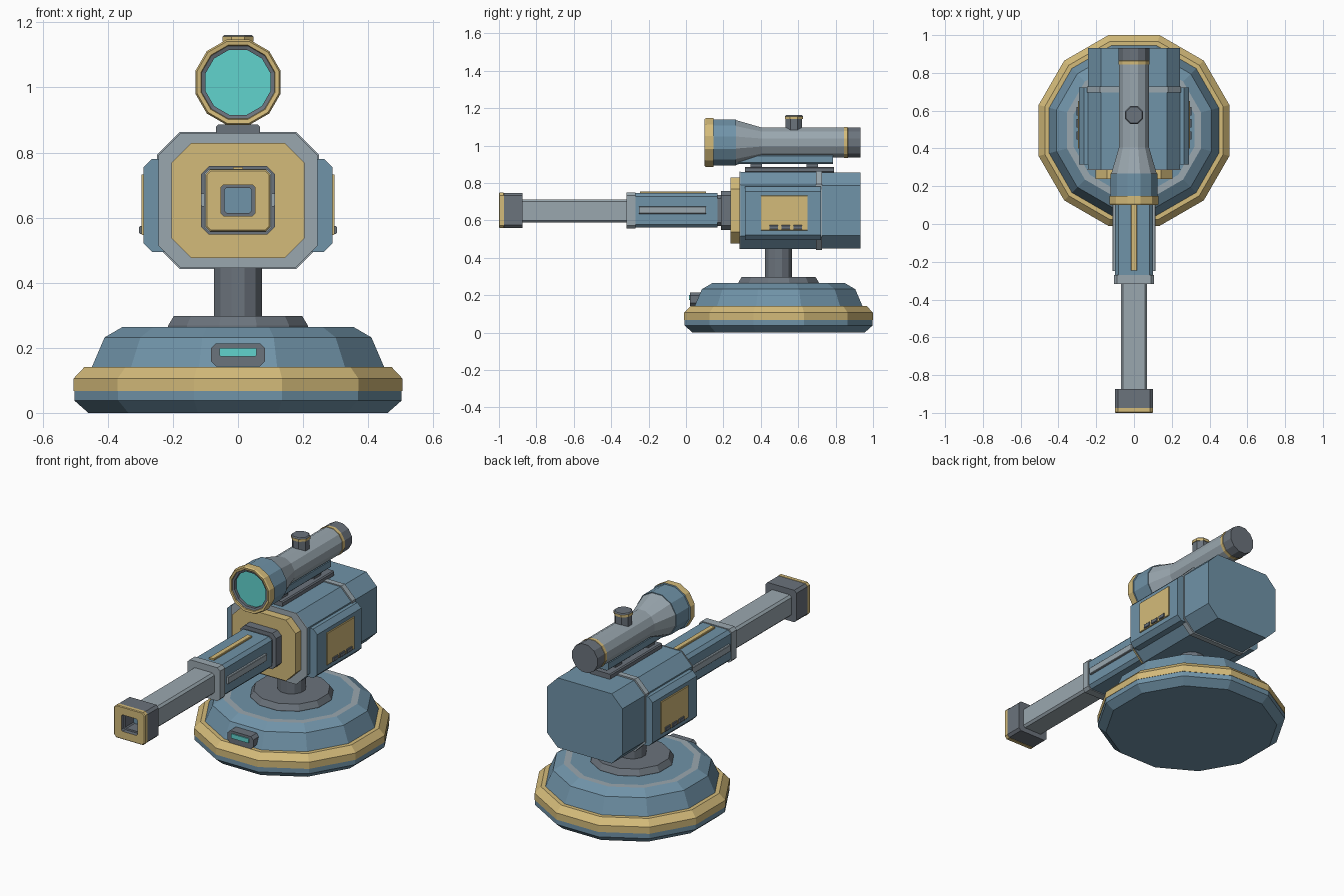
import bpy, bmesh, math

if "Cube" in bpy.data.objects:
    bpy.data.objects.remove(bpy.data.objects["Cube"])


def material(name, rgb):
    m = bpy.data.materials.new(name)
    lin = [((c / 255 + 0.055) / 1.055) ** 2.4 for c in rgb]
    m.diffuse_color = (*lin, 1)
    m.use_nodes = True
    m.node_tree.nodes["Principled BSDF"].inputs["Base Color"].default_value = m.diffuse_color
    return m


MATS = [material("steel_blue", (112, 147, 168)), material("gold", (212, 187, 122)),
        material("light_grey", (154, 167, 175)), material("dark_grey", (107, 115, 124)),
        material("teal_glow", (97, 211, 206))]
BLUE, GOLD, LIGHT, DARK, TEAL = range(5)


def loft(name, rings, mats, caps):
    """Skin a list of equal rings; one colour per segment, two cap colours."""
    bm = bmesh.new()
    vs = [[bm.verts.new(p) for p in r] for r in rings]
    n = len(vs[0])
    for a, b, m in zip(vs, vs[1:], mats):
        for i in range(n):
            j = (i + 1) % n
            bm.faces.new((a[i], a[j], b[j], b[i])).material_index = m
    bm.faces.new(vs[0]).material_index = caps[0]
    bm.faces.new(vs[-1]).material_index = caps[1]
    bmesh.ops.recalc_face_normals(bm, faces=bm.faces)
    me = bpy.data.meshes.new(name)
    bm.to_mesh(me)
    bm.free()
    for m in MATS:
        me.materials.append(m)
    ob = bpy.data.objects.new(name, me)
    bpy.context.collection.objects.link(ob)
    return ob


def turned(name, axis, centre, profile, mats, caps, sides=12):
    """Polygonal turning; profile = (flat-to-centre radius, position on axis)."""
    cx, cv = centre
    rings = []
    for r, t in profile:
        R = r / math.cos(math.pi / sides)
        pts = []
        for i in range(sides):
            a = 2 * math.pi * (i + 0.5) / sides
            u, v = cx + R * math.cos(a), cv + R * math.sin(a)
            pts.append((u, v, t) if axis == "z" else (u, t, v))
        rings.append(pts)
    return loft(name, rings, mats, caps)


def bar(name, x, z, profile, mats, caps):
    """Bar along y with cut corners; profile = (half width, half height, corner, y)."""
    rings = []
    for w, h, c, y in profile:
        out = [(w, h - c), (w - c, h), (c - w, h), (-w, h - c),
               (-w, c - h), (c - w, -h), (w - c, -h), (w, c - h)]
        rings.append([(x + px, y, z + pz) for px, pz in out])
    return loft(name, rings, mats, caps)


def block(name, x, z, w, h, c, y0, y1, m):
    return bar(name, x, z, [(w, h, c, y0), (w, h, c, y1)], [m], (m, m))


# Base and pedestal
YC = 0.495
turned("base", "z", (0, YC),
       [(0.46, 0), (0.503, 0.038), (0.503, 0.067), (0.505, 0.067), (0.505, 0.106),
        (0.472, 0.141), (0.449, 0.141), (0.41, 0.232), (0.355, 0.264), (0.32, 0.264)],
       [BLUE, BLUE, GOLD, GOLD, GOLD, GOLD, BLUE, BLUE, LIGHT], (BLUE, BLUE))
turned("pivot_disc", "z", (0, YC), [(0.215, 0.255), (0.215, 0.268), (0.197, 0.298)],
       [DARK, DARK], (DARK, DARK))
turned("post", "z", (0, YC), [(0.073, 0.29), (0.073, 0.47)], [DARK], (DARK, DARK))

# Status light on the base
block("status_housing", 0, 0.178, 0.083, 0.036, 0.016, 0.022, 0.12, DARK)
block("status_light", 0, 0.187, 0.057, 0.013, 0.003, 0.016, 0.024, TEAL)

# Main housing
ZB = 0.653
block("housing_front", 0, ZB, 0.243, 0.205, 0.069, 0.29, 0.70, BLUE)
block("housing_front_face", 0, ZB, 0.245, 0.207, 0.069, 0.285, 0.291, LIGHT)
block("housing_band", 0, ZB, 0.249, 0.211, 0.07, 0.695, 0.727, LIGHT)
block("housing_rear", 0, ZB, 0.243, 0.203, 0.069, 0.72, 0.932, BLUE)
block("front_plate", 0, ZB, 0.205, 0.177, 0.062, 0.237, 0.29, GOLD)

# Side pods with panels and vents
for s, side in ((-1, "left"), (1, "right")):
    block(side + "_pod", s * 0.245, 0.638, 0.045, 0.143, 0.026, 0.315, 0.722, BLUE)
    block(side + "_panel", s * 0.285, 0.64, 0.012, 0.093, 0.002, 0.40, 0.65, GOLD)
    for k in range(3):
        y = 0.447 + k * 0.064
        block(f"{side}_vent_{k + 1}", s * 0.292, 0.562, 0.012, 0.012, 0.003, y, y + 0.044, DARK)
    block(side + "_shroud_strip", s * 0.1, 0.655, 0.013, 0.02, 0.003, -0.25, 0.107, LIGHT)

# Barrel
ZG = 0.653
block("barrel_collar", 0, ZG, 0.114, 0.105, 0.025, 0.188, 0.24, DARK)
block("barrel_neck", 0, ZG, 0.092, 0.083, 0.018, 0.16, 0.2, DARK)
block("barrel_shroud", 0, ZG, 0.1, 0.092, 0.018, -0.275, 0.168, BLUE)
block("shroud_top_strip", 0, ZG + 0.094, 0.016, 0.008, 0.003, -0.245, 0.107, GOLD)
block("shroud_end_band", 0, ZG, 0.105, 0.097, 0.016, -0.317, -0.27, LIGHT)
block("barrel", 0, ZG - 0.003, 0.069, 0.062, 0.012, -0.88, -0.31, LIGHT)
bar("muzzle", 0, ZG,
    [(0.1, 0.093, 0.014, -0.873), (0.1, 0.093, 0.014, -0.974), (0.1, 0.095, 0.014, -0.975),
     (0.1, 0.095, 0.014, -0.996), (0.096, 0.091, 0.013, -1.0), (0.052, 0.048, 0.008, -1.0),
     (0.052, 0.048, 0.008, -0.975), (0.042, 0.038, 0.006, -0.975), (0.042, 0.038, 0.006, -0.90)],
    [DARK, GOLD, GOLD, GOLD, GOLD, DARK, DARK, DARK], (DARK, BLUE))

# Scope mount
block("top_rail", 0, 0.87, 0.067, 0.016, 0.006, 0.315, 0.79, DARK)
for k, y in enumerate((0.345, 0.645)):
    block(f"mount_foot_{k + 1}", 0, 0.893, 0.04, 0.014, 0.003, y, y + 0.06, DARK)
block("scope_saddle", 0, 0.926, 0.05, 0.026, 0.008, 0.27, 0.785, BLUE)

# Scope
ZS = 1.016
turned("scope_bell", "y", (0, ZS),
       [(0.1, 0.128), (0.1, 0.112), (0.112, 0.108), (0.114, 0.102), (0.126, 0.1), (0.131, 0.108),
        (0.131, 0.147), (0.124, 0.148), (0.124, 0.268)],
       [DARK, DARK, GOLD, GOLD, GOLD, GOLD, BLUE, BLUE], (TEAL, BLUE))
turned("scope_tube", "y", (0, ZS), [(0.12, 0.267), (0.08, 0.405), (0.08, 0.85)],
       [LIGHT, LIGHT], (LIGHT, LIGHT))
turned("scope_eyepiece", "y", (0, ZS),
       [(0.083, 0.845), (0.083, 0.864), (0.081, 0.865), (0.081, 0.932)],
       [GOLD, GOLD, DARK], (GOLD, DARK))
turned("scope_knob", "z", (0, 0.577),
       [(0.044, 1.07), (0.044, 1.141), (0.048, 1.141), (0.048, 1.156), (0.042, 1.162)],
       [DARK, GOLD, GOLD, DARK], (DARK, DARK), sides=8)
